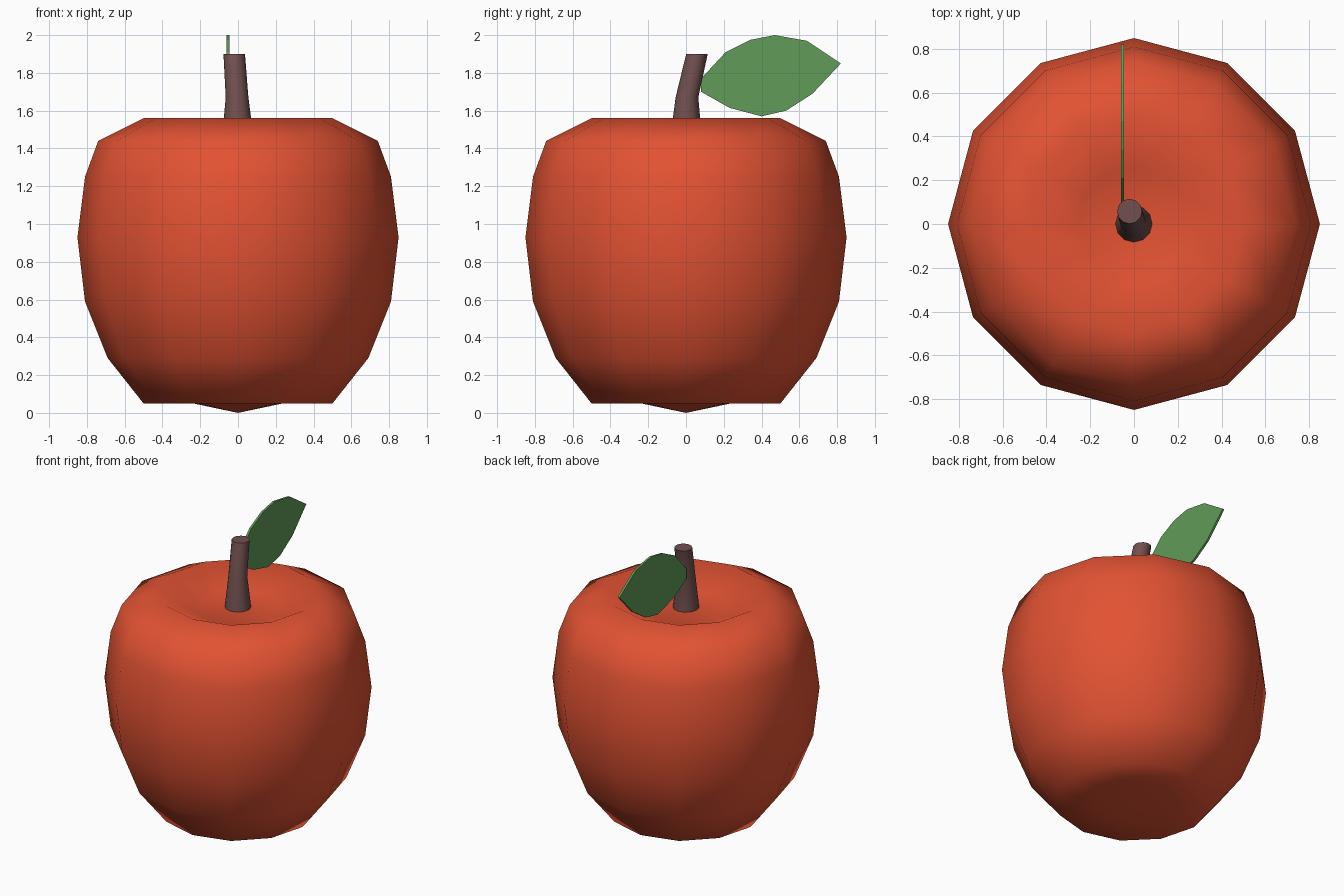
import bpy, bmesh, math

if "Cube" in bpy.data.objects:
    bpy.data.objects.remove(bpy.data.objects["Cube"])


def material(name, color):
    m = bpy.data.materials.new(name)
    m.diffuse_color = (*color, 1)
    m.use_nodes = True
    m.node_tree.nodes["Principled BSDF"].inputs["Base Color"].default_value = m.diffuse_color
    return m


def finish(name, bm, mat, smooth):
    bmesh.ops.recalc_face_normals(bm, faces=bm.faces)
    for f in bm.faces:
        f.smooth = smooth(f)
    me = bpy.data.meshes.new(name)
    bm.to_mesh(me)
    bm.free()
    me.materials.append(mat)
    ob = bpy.data.objects.new(name, me)
    bpy.context.collection.objects.link(ob)
    return ob


def loft(bm, rings, sides):
    """Bridge circles given as (x, y, z, radius); radius 0 makes a pole."""
    prev = None
    for x, y, z, r in rings:
        n = sides if r > 0 else 1
        cur = [bm.verts.new((x + r * math.cos(math.tau * i / sides),
                             y + r * math.sin(math.tau * i / sides), z)) for i in range(n)]
        if prev:
            for i in range(sides):
                j = (i + 1) % sides
                quad = [prev[i % len(prev)], prev[j % len(prev)],
                        cur[j % n], cur[i % n]]
                bm.faces.new(list(dict.fromkeys(quad)))
        prev = cur
    return prev


red = material("apple red", (0.76, 0.085, 0.033))
brown = material("stem brown", (0.165, 0.08, 0.078))
green = material("leaf green", (0.12, 0.33, 0.10))

# Apple body: twelve-sided lathe with dimpled top
profile = [(0, 0), (0.26, 0.055), (0.5, 0.05), (0.69, 0.29), (0.81, 0.59), (0.85, 0.93),
           (0.81, 1.25), (0.74, 1.44), (0.5, 1.56), (0.26, 1.45), (0, 1.46)]
bm = bmesh.new()
loft(bm, [(0, 0, z, r) for r, z in profile], 12)
finish("apple_body", bm, red, lambda f: True)

# Bent stem with flat cap
bm = bmesh.new()
top = loft(bm, [(0, 0, 1.42, 0.088), (-0.005, 0.005, 1.67, 0.06),
                (-0.02, 0.058, 1.9, 0.057)], 12)
bm.faces.new(top)
finish("stem", bm, brown, lambda f: len(f.verts) == 4)

# Leaf: thin flat plate
outline = [(0.08, 1.70), (0.08, 1.77), (0.21, 1.91), (0.34, 1.975), (0.47, 2.0), (0.64, 1.97),
           (0.82, 1.85), (0.67, 1.69), (0.53, 1.6), (0.40, 1.57), (0.23, 1.615)]
bm = bmesh.new()
face = bm.faces.new([bm.verts.new((-0.06, y, z)) for y, z in outline])
ext = bmesh.ops.extrude_face_region(bm, geom=[face], use_keep_orig=True)
for v in ext["geom"]:
    if isinstance(v, bmesh.types.BMVert):
        v.co.x = -0.045
finish("leaf", bm, green, lambda f: False)
